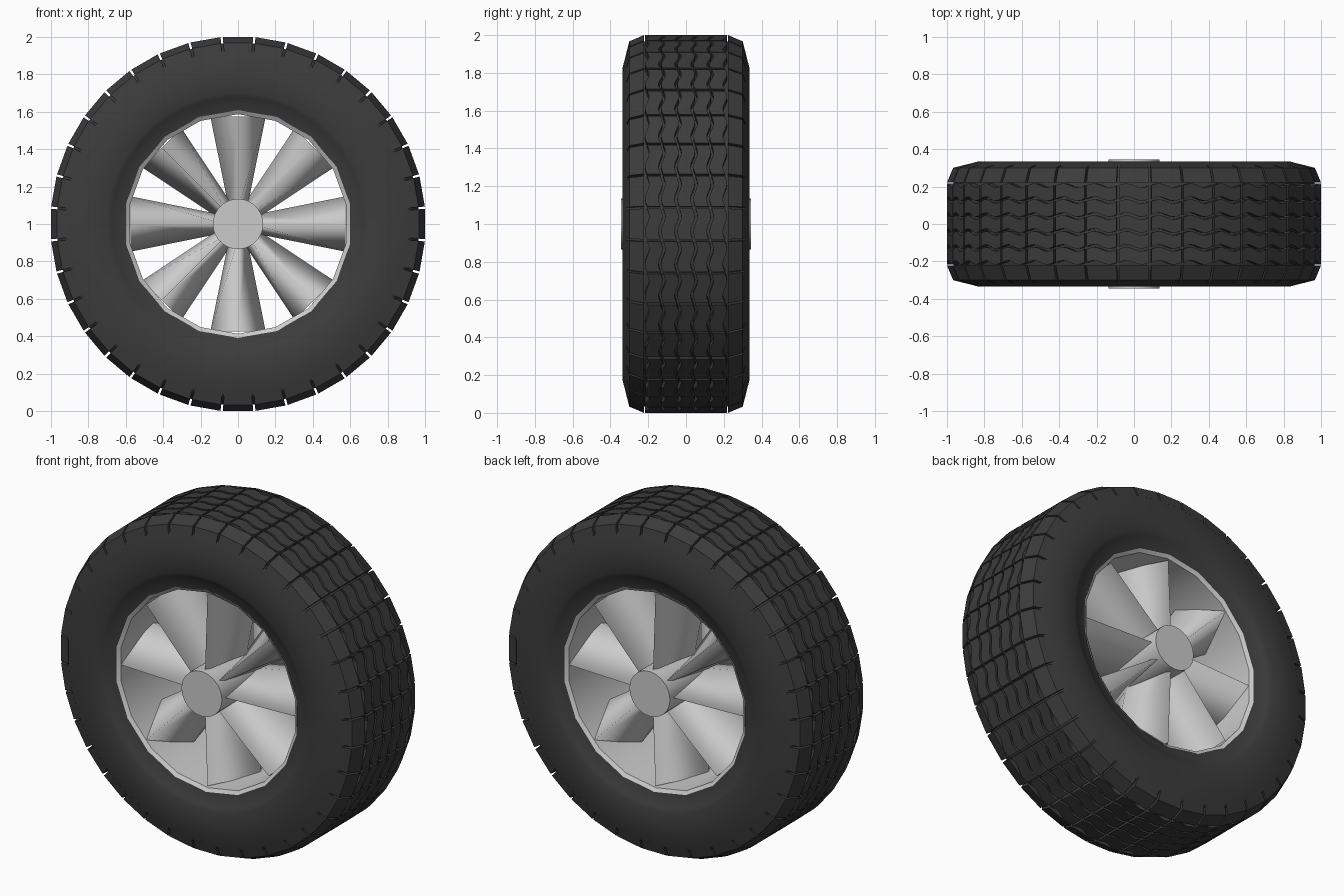
import bpy, bmesh
from math import sin, cos, tan, pi, radians
from mathutils import Vector, Matrix

if "Cube" in bpy.data.objects:
    bpy.data.objects.remove(bpy.data.objects["Cube"])

CENTRE = Vector((0, 0, 1))
SEGS = 36                      # tread segments round the tyre
HALF = pi / SEGS

rubber = bpy.data.materials.new("rubber")
rubber.diffuse_color = (0.045, 0.045, 0.045, 1)
rubber.use_nodes = True
rubber.node_tree.nodes["Principled BSDF"].inputs["Base Color"].default_value = rubber.diffuse_color


def finish(name, bm, mat=None, smooth=None):
    bmesh.ops.recalc_face_normals(bm, faces=bm.faces)
    me = bpy.data.meshes.new(name)
    bm.to_mesh(me)
    bm.free()
    ob = bpy.data.objects.new(name, me)
    bpy.context.collection.objects.link(ob)
    if mat:
        me.materials.append(mat)
    if smooth:
        bpy.ops.object.select_all(action='DESELECT')
        ob.select_set(True)
        bpy.context.view_layer.objects.active = ob
        bpy.ops.object.shade_smooth_by_angle(angle=radians(smooth))
    return ob


def revolve(name, profile, n, closed, mat=None, smooth=30):
    """Spin (y, r) points round the axle; r is the distance to the flat of a facet."""
    bm = bmesh.new()
    rings = []
    for i in range(n):
        a = 2 * pi * (i + 0.5) / n
        rings.append([bm.verts.new(CENTRE + Vector((cos(a) * r / cos(pi / n), y,
                                                    sin(a) * r / cos(pi / n))))
                      for y, r in profile])
    m = len(profile)
    for i in range(n):
        p, q = rings[i], rings[(i + 1) % n]
        for j in range(m if closed else m - 1):
            k = (j + 1) % m
            bm.faces.new((p[j], p[k], q[k], q[j]))
    return finish(name, bm, mat, smooth)


def loft(bm, a, b, frame):
    """Solid between two matching loops of points."""
    va = [bm.verts.new(frame @ Vector(p)) for p in a]
    vb = [bm.verts.new(frame @ Vector(p)) for p in b]
    n = len(a)
    bm.faces.new(va)
    bm.faces.new(vb)
    for i in range(n):
        j = (i + 1) % n
        bm.faces.new((va[i], va[j], vb[j], vb[i]))


def around(angle):
    """Frame with x tangential, y along the axle, z radial."""
    return Matrix.Translation(CENTRE) @ Matrix.Rotation(angle, 4, 'Y')


# tyre carcass: grooved floor, shoulders, sidewalls and bead
side = [(0.225, 0.965), (0.285, 0.94), (0.3145, 0.91), (0.335, 0.83),
        (0.335, 0.70), (0.322, 0.675), (0.30, 0.64), (0.29, 0.595)]
revolve("tyre_carcass", side + [(-y, r) for y, r in reversed(side)], SEGS, True, rubber)

# tread blocks: five wavy rows and two shoulder rows
GAP = 0.006
SLOPE = tan(HALF)
STEPS = 8
lines = [-0.213 + 0.0852 * i for i in range(6)]
tread = bmesh.new()
shoulders = bmesh.new()
for i in range(SEGS):
    frame = around(2 * pi * i / SEGS)
    for y0, y1 in zip(lines, lines[1:]):
        def outline(r):
            w = r * SLOPE - GAP
            ts = [k / STEPS for k in range(STEPS + 1)]
            row = [(w * (2 * t - 1), 0.011 * sin(2 * pi * t)) for t in ts]
            return ([(u, y0 + 0.007 + d, r) for u, d in row]
                    + [(u, y1 - 0.007 + d, r) for u, d in reversed(row)])
        loft(tread, outline(0.955), outline(1.0), frame)
    for s in (-1, 1):
        section = [(0.222, 0.955), (0.222, 1.0), (0.30, 0.967), (0.3155, 0.908), (0.28, 0.92)]
        ends = [[(e * (r * SLOPE - GAP), s * y, r) for y, r in section] for e in (-1, 1)]
        loft(shoulders, ends[0], ends[1], frame)
finish("tread_blocks", tread, rubber)
finish("shoulder_blocks", shoulders, rubber)

# rim barrel
revolve("rim", [(-0.30, 0.60), (-0.285, 0.578), (0.285, 0.578), (0.30, 0.60)], 18, False)

# hub
hub = bmesh.new()
bmesh.ops.create_cone(hub, cap_ends=True, segments=20, radius1=0.135, radius2=0.135, depth=0.69,
                      matrix=Matrix.Translation(CENTRE) @ Matrix.Rotation(pi / 2, 4, 'X'))
finish("hub", hub, smooth=30)

# eight flared spokes with a diamond section
for i in range(8):
    bm = bmesh.new()

    def diamond(w, d, r):
        return [(w, 0, r), (0, d, r), (-w, 0, r), (0, -d, r)]
    loft(bm, diamond(0.048, 0.315, 0.08), diamond(0.148, 0.29, 0.575), around(pi / 4 * i))
    spoke = finish(f"spoke_{i + 1}", bm)
    for f in spoke.data.polygons:          # soft sides, flat ends
        f.use_smooth = f.index > 1
